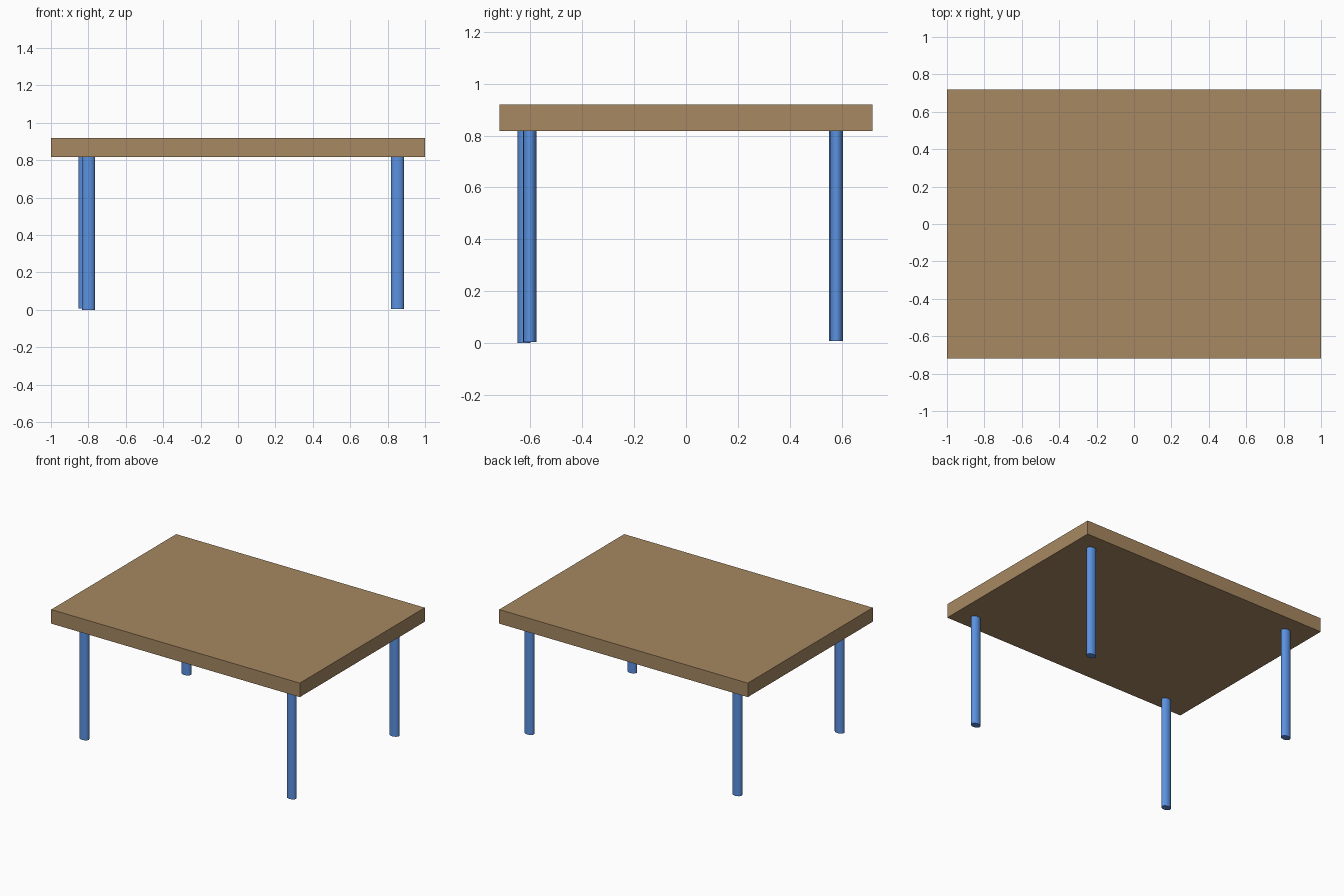
import bpy

if "Cube" in bpy.data.objects:
    bpy.data.objects.remove(bpy.data.objects["Cube"])


def material(name, color):
    m = bpy.data.materials.new(name)
    m.diffuse_color = (*color, 1)
    m.use_nodes = True
    m.node_tree.nodes["Principled BSDF"].inputs["Base Color"].default_value = m.diffuse_color
    return m


wood = material("brown wood", (0.38, 0.246, 0.12))
blue = material("blue paint", (0.105, 0.285, 0.75))

TOP_Z, UNDER_Z = 0.92, 0.818

# Flat table top
bpy.ops.mesh.primitive_cube_add(size=1, location=(0, 0, (TOP_Z + UNDER_Z) / 2))
top = bpy.context.object
top.name = "table_top"
top.scale = (2.0, 1.436, TOP_Z - UNDER_Z)
top.data.materials.append(wood)


def leg(name, x, y, foot_z):
    """Slightly oval leg running from foot_z up into the table top."""
    head_z = UNDER_Z + 0.004
    bpy.ops.mesh.primitive_cylinder_add(
        vertices=32, radius=1, depth=1, location=(x, y, (foot_z + head_z) / 2))
    o = bpy.context.object
    o.name = name
    o.scale = (0.035, 0.0255, head_z - foot_z)
    bpy.ops.object.transform_apply(location=False, rotation=False, scale=True)
    bpy.ops.object.shade_smooth_by_angle()
    o.data.materials.append(blue)


# Four legs, placed a little unevenly
leg("front_left_leg", -0.799, -0.624, 0.0)
leg("front_right_leg", 0.853, -0.602, 0.004)
leg("back_left_leg", -0.818, 0.577, 0.008)
leg("back_right_leg", 0.853, 0.58, 0.008)
